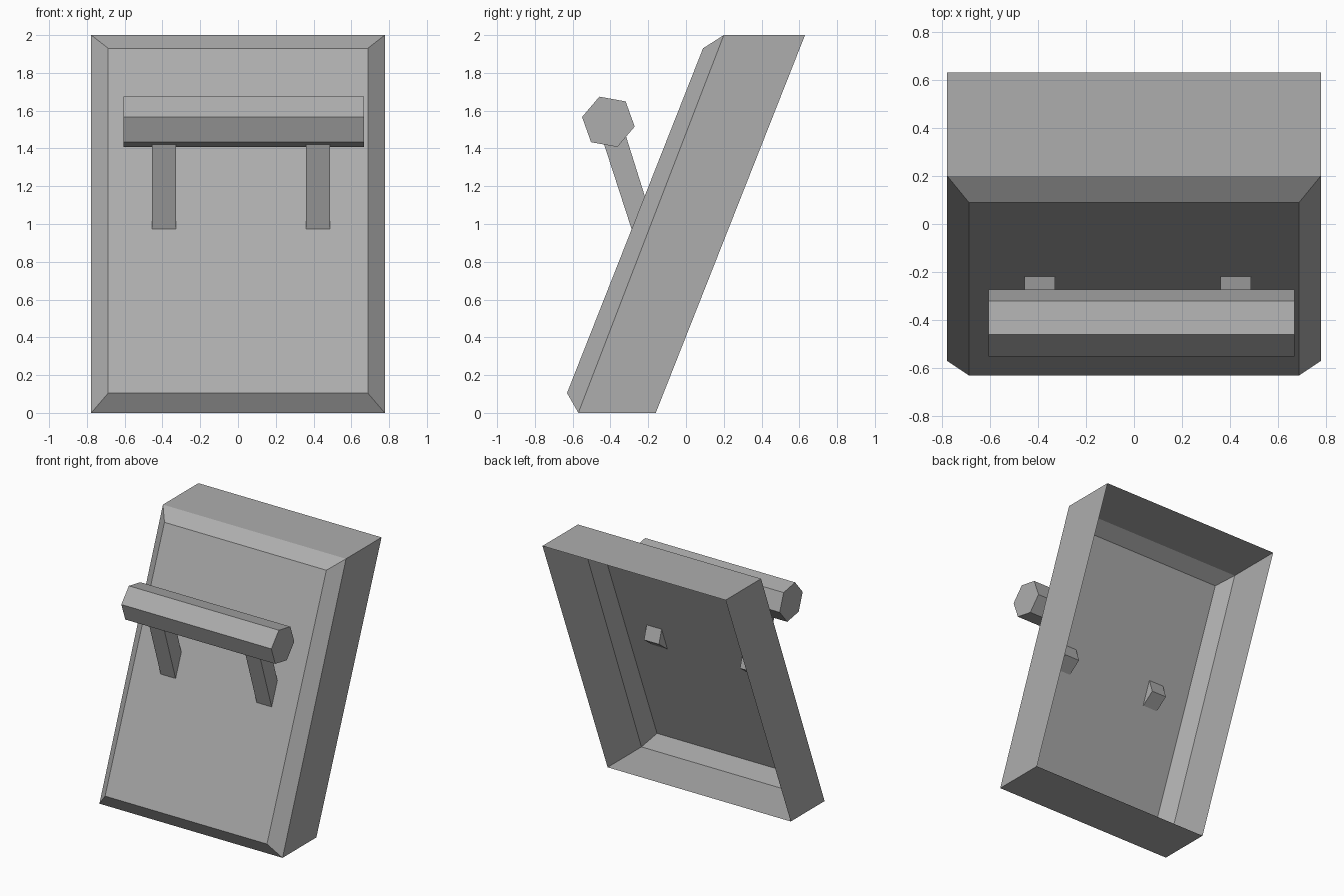
import bpy
import bmesh
import math

if "Cube" in bpy.data.objects:
    bpy.data.objects.remove(bpy.data.objects["Cube"], do_unlink=True)

# One plain grey for every part
GREY = (0.42, 0.42, 0.42, 1.0)
grey = bpy.data.materials.new("plain_grey")
grey.use_nodes = True
grey.diffuse_color = GREY
bsdf = next(n for n in grey.node_tree.nodes if n.type == 'BSDF_PRINCIPLED')
bsdf.inputs["Base Color"].default_value = GREY


def finish(name, bm):
    mesh = bpy.data.meshes.new(name)
    bm.to_mesh(mesh)
    bm.free()
    mesh.materials.append(grey)
    obj = bpy.data.objects.new(name, mesh)
    bpy.context.collection.objects.link(obj)
    return obj


def prism(name, profile, x0, x1):
    """Extrude a (y, z) profile from x0 to x1."""
    bm = bmesh.new()
    face = bm.faces.new([bm.verts.new((x0, y, z)) for y, z in profile])
    out = bmesh.ops.extrude_face_region(bm, geom=[face])
    moved = [v for v in out["geom"] if isinstance(v, bmesh.types.BMVert)]
    bmesh.ops.translate(bm, verts=moved, vec=(x1 - x0, 0, 0))
    bmesh.ops.recalc_face_normals(bm, faces=bm.faces)
    return finish(name, bm)


# Leaning backplate: thin tray, open at the back, with a chamfered front rim
# Each ring: half width, bottom (y, z), top (y, z)
rings = [
    (0.687, (-0.63, 0.105), (0.09, 1.93)),
    (0.777, (-0.57, 0.0), (0.20, 2.0)),
    (0.777, (-0.16, 0.0), (0.63, 2.0)),
]
bm = bmesh.new()
loops = []
for w, low, high in rings:
    corners = [(-w, *low), (w, *low), (w, *high), (-w, *high)]
    loops.append([bm.verts.new(c) for c in corners])
bm.faces.new(loops[0])
for front, back in zip(loops, loops[1:]):
    for i in range(4):
        j = (i + 1) % 4
        bm.faces.new((back[i], back[j], front[j], front[i]))
finish("backplate", bm)

# Six-sided crossbar
hexagon = [(-0.411 + 0.1415 * math.cos(math.radians(a)),
            1.541 + 0.1415 * math.sin(math.radians(a)))
           for a in (109.7 + 60 * k for k in range(6))]
prism("crossbar", hexagon, -0.605, 0.668)

# Slanted arms running from the crossbar through the backplate
arm = [(-0.287, 0.97), (-0.186, 1.045), (-0.335, 1.52), (-0.459, 1.50)]
for name, x0, x1 in (("right_arm", -0.455, -0.328), ("left_arm", 0.36, 0.487)):
    prism(name, arm, x0, x1)
